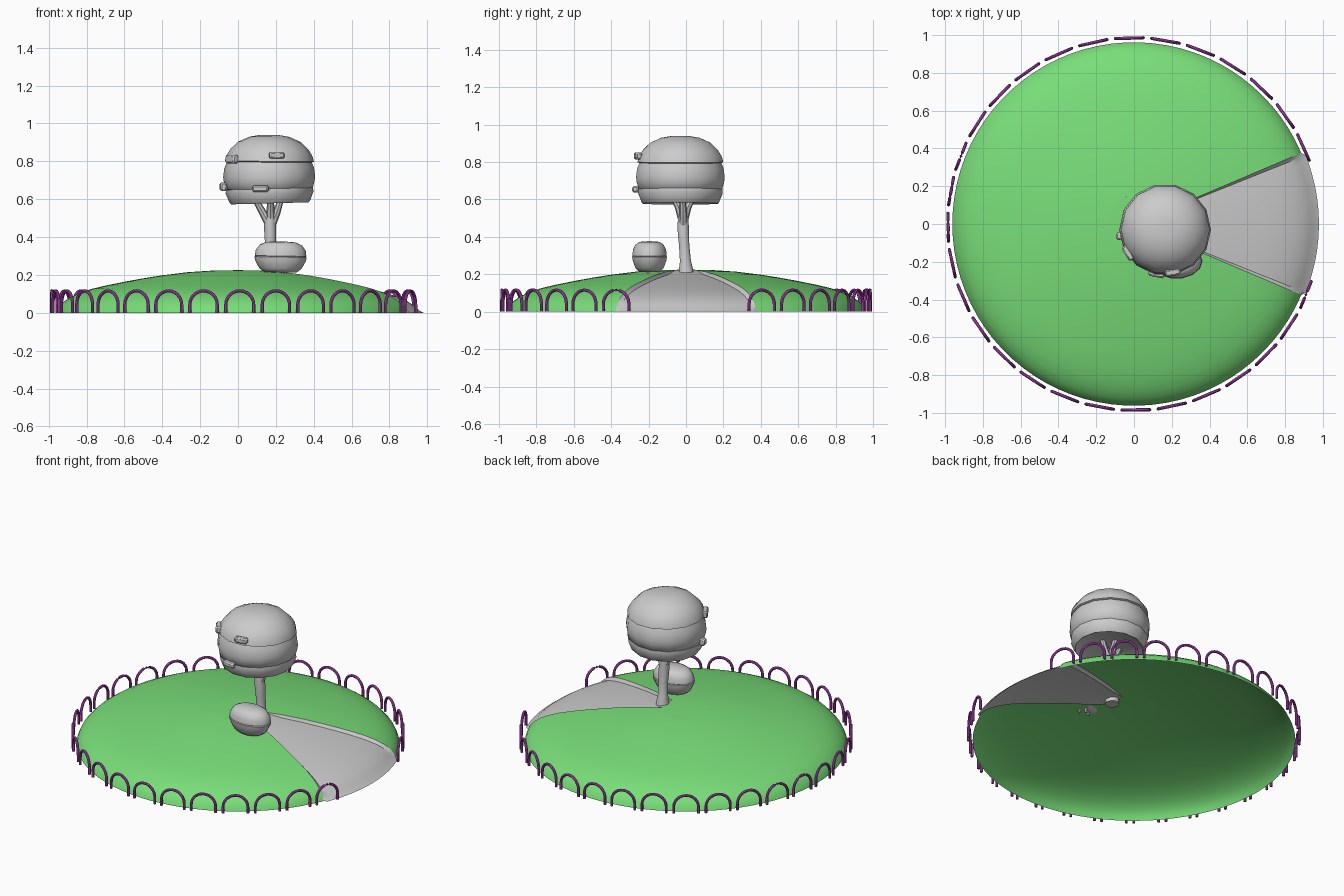
import bpy, bmesh, math
from mathutils import Vector, Matrix

if "Cube" in bpy.data.objects:
    bpy.data.objects.remove(bpy.data.objects["Cube"])


def mat(name, c):
    m = bpy.data.materials.new(name)
    m.diffuse_color = (*c, 1)
    m.use_nodes = True
    m.node_tree.nodes["Principled BSDF"].inputs["Base Color"].default_value = m.diffuse_color
    return m


GREEN = mat("grass green", (0.19, 0.73, 0.19))
GREY = mat("plain grey", (0.6, 0.6, 0.6))
PURPLE = mat("fence purple", (0.48, 0.075, 0.52))


def finish(bm, name, m, angle=40):
    me = bpy.data.meshes.new(name)
    bm.to_mesh(me)
    bm.free()
    ob = bpy.data.objects.new(name, me)
    bpy.context.collection.objects.link(ob)
    me.materials.append(m)
    bpy.ops.object.select_all(action='DESELECT')
    ob.select_set(True)
    bpy.context.view_layer.objects.active = ob
    bpy.ops.object.shade_smooth_by_angle(angle=math.radians(angle))
    return ob


def skin(bm, rows):
    """Join rows of points into a quad sheet."""
    vs = [[bm.verts.new(p) for p in row] for row in rows]
    for a, b in zip(vs, vs[1:]):
        for i in range(len(a) - 1):
            bm.faces.new((a[i], a[i + 1], b[i + 1], b[i]))


def polar(r, deg, z):
    a = math.radians(deg)
    return (r * math.cos(a), r * math.sin(a), z)


def tube(bm, pts, radii, n=8):
    pts = [Vector(p) for p in pts]
    rings = []
    for i, p in enumerate(pts):
        d = (pts[min(i + 1, len(pts) - 1)] - pts[max(i - 1, 0)]).normalized()
        ref = Vector((0, 1, 0)) if abs(d.y) < 0.9 else Vector((1, 0, 0))
        u = d.cross(ref).normalized()
        v = d.cross(u)
        rings.append([bm.verts.new(p + radii[i] * (u * math.cos(t) + v * math.sin(t)))
                      for t in [2 * math.pi * k / n for k in range(n)]])
    for a, b in zip(rings, rings[1:]):
        for k in range(n):
            bm.faces.new((a[k], a[(k + 1) % n], b[(k + 1) % n], b[k]))
    bm.faces.new(rings[0][::-1])
    bm.faces.new(rings[-1])
    bmesh.ops.recalc_face_normals(bm, faces=bm.faces[:])


# grassy hill: open dome with a wedge left out for the path
HILL = [(0.15, .222), (0.27, .214), (0.4, .198), (0.5, .182), (0.6, .164), (0.69, .146),
        (0.77, .127), (0.84, .104), (0.89, .08), (0.925, .055), (0.95, .028), (0.962, 0)]
W = 23
bm = bmesh.new()
angs = [W + (360 - 2 * W) * i / 72 for i in range(73)]
skin(bm, [[polar(r, a, z) for r, z in HILL] for a in angs])
skin(bm, [[polar(r, 5 * k, z) for r, z in ((.001, .225), (.08, .224), (.15, .222))] for k in range(73)])
bmesh.ops.remove_doubles(bm, verts=bm.verts[:], dist=0.0005)
for f in bm.faces:
    f.normal_update()
    if f.normal.z < 0:
        f.normal_flip()
finish(bm, "grass_hill", GREEN, 60)

# sunken path with sloping kerbs
bm = bmesh.new()
rows = []
for a in [-W, -W + 1.2] + [-20 + 4 * i for i in range(11)] + [W - 1.2, W]:
    row = []
    for i, (r, z) in enumerate(HILL):
        if abs(a) < W and i > 0:
            k = 1 + 0.018 * (i / 11) ** 4
            row.append(polar(r * k, a, max(z - 0.019, 0.002 * (11 - i))))
        else:
            row.append(polar(r, a, z))
    rows.append(row)
skin(bm, rows)
for f in bm.faces:
    f.normal_update()
    if f.normal.z < 0:
        f.normal_flip()
finish(bm, "path", GREY, 25)

# ring of fence hoops, with a gap at the path
arch = [(-0.074, 0), (-0.074, 0.042)]
arch += [(-0.074 * math.cos(math.pi * i / 12), 0.042 + 0.074 * math.sin(math.pi * i / 12)) for i in range(1, 12)]
arch += [(0.074, 0.042), (0.074, 0)]
for h in range(29):
    bm = bmesh.new()
    a = math.radians(24.3 + 313.4 * h / 28)
    c = Vector((0.984 * math.cos(a), 0.984 * math.sin(a), 0))
    t = Vector((-math.sin(a), math.cos(a), 0))
    tube(bm, [c + t * x + Vector((0, 0, z)) for x, z in arch], [0.0085] * len(arch))
    finish(bm, f"fence_hoop_{h + 1}", PURPLE)

# trunk and branches
bm = bmesh.new()
tube(bm, [(.17, 0, .185), (.17, 0, .225), (.17, -.003, .27), (.172, -.01, .36), (.17, -.015, .44), (.168, -.015, .5)],
     [.043, .04, .031, .029, .032, .03], 10)
for pts in ([(.165, -.015, .47), (.13, -.02, .53), (.075, -.03, .63)],
            [(.178, -.015, .47), (.205, -.015, .53), (.235, -.02, .63)],
            [(.17, -.015, .48), (.172, -.04, .56), (.175, -.08, .64)],
            [(.17, -.015, .48), (.172, .01, .56), (.175, .05, .64)]):
    tube(bm, pts, [.024, .02, .014], 8)
finish(bm, "tree_trunk", GREY)


def layer(name, centre, prof, sx=1, sy=1, n=14, tilt=0):
    """Turned leaf layer, tilted slightly about y."""
    bm = bmesh.new()
    rows = [[(r * sx * math.cos(2 * math.pi * k / n), r * sy * math.sin(2 * math.pi * k / n), z)
             for r, z in prof] for k in range(n + 1)]
    skin(bm, rows)
    bmesh.ops.remove_doubles(bm, verts=bm.verts[:], dist=0.0003)
    bmesh.ops.recalc_face_normals(bm, faces=bm.faces[:])
    bm.transform(Matrix.Translation(centre) @ Matrix.Rotation(math.radians(tilt), 4, 'Y'))
    return finish(bm, name, GREY, 45)


# tree crown: three stacked leaf layers
C = (.165, -.03, .7)
layer("crown_lower", C, [(0, -.095), (.17, -.1), (.205, -.122), (.212, -.115), (.232, -.065), (.23, -.045), (0, -.04)], tilt=-1.5)
layer("crown_middle", C, [(0, -.05), (.215, -.053), (.229, -.045), (.24, -.005), (.243, .02), (.237, .065),
                          (.222, .1), (.2, .108), (0, .11)], tilt=-1)
layer("crown_top", C, [(0, .09), (.222, .094), (.235, .1), (.228, .128), (.205, .165), (.165, .203),
                       (.105, .23), (.05, .239), (0, .24)], tilt=0.5)

# shrub: rounded base and cap
B = (.225, -.195, .29)
layer("shrub_lower", B, [(0, -.078), (.085, -.076), (.112, -.056), (.134, -.015), (.138, .004), (.125, .012), (0, .012)],
      sy=.69, tilt=1)
layer("shrub_top", B, [(0, .0), (.125, .003), (.136, .01), (.132, .04), (.112, .068), (.08, .083), (0, .088)],
      sy=.69, tilt=1)
bm = bmesh.new()
for dx, dy in ((-.035, 0), (0, .02), (.03, -.01)):
    tube(bm, [(.225 + dx, -.195 + dy, .185), (.225 + dx * .6, -.195 + dy, .24)], [.008, .008], 6)
finish(bm, "shrub_stems", GREY)

# small leaf tufts on the crown: angle, radius, height, width, tall
for i, (deg, r, z, w, t) in enumerate(((-148, .232, .812, .085, .045), (-80, .23, .832, .08, .036),
                                       (-172, .245, .665, .04, .045), (-101, .238, .655, .085, .034))):
    bm = bmesh.new()
    a = math.radians(deg)
    rot = Matrix.Rotation(a, 4, 'Z')
    bmesh.ops.create_cube(bm, size=1, matrix=Matrix.Translation(
        Vector((C[0] + r * math.cos(a), C[1] + r * math.sin(a), z))) @ rot @ Matrix.Diagonal((.035, w, t, 1)))
    bmesh.ops.bevel(bm, geom=bm.edges[:], offset=.008, segments=1, affect='EDGES')
    finish(bm, f"leaf_tuft_{i + 1}", GREY)
